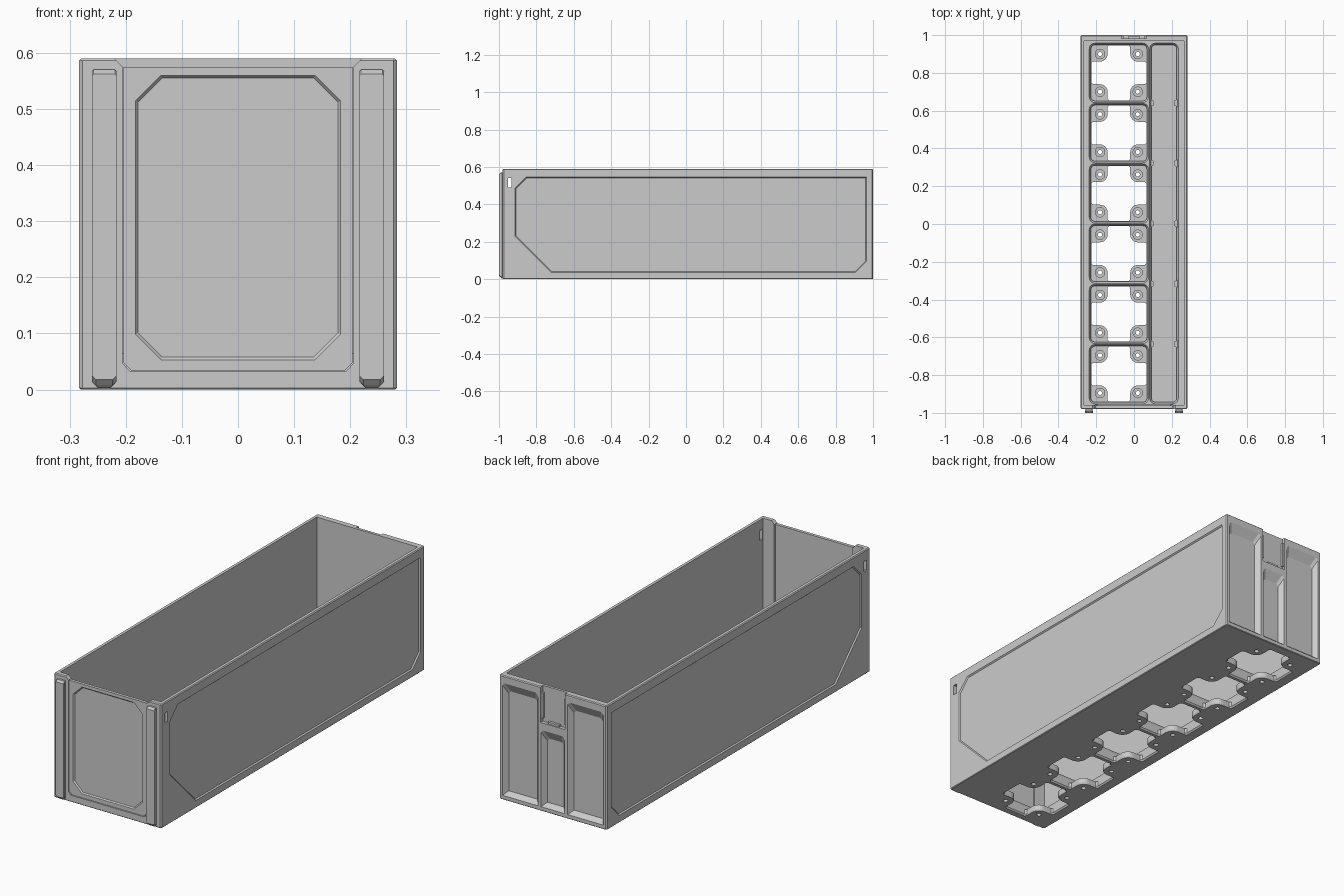
import bpy, bmesh
from math import cos, sin, pi

if "Cube" in bpy.data.objects:
    bpy.data.objects.remove(bpy.data.objects["Cube"])

HW, FRONT, BACK, TOP = 0.283, -0.98, 1.0, 0.59
CELLS = [0.0025 + (i - 2.5) * 0.319 for i in range(6)]
CX = -0.08


def loft(bm, rings):
    """Skin equal-length rings of 3D points into a closed solid."""
    vs = [[bm.verts.new(p) for p in r] for r in rings]
    n = len(vs[0])
    for a, b in zip(vs, vs[1:]):
        for i in range(n):
            bm.faces.new((a[i], a[(i + 1) % n], b[(i + 1) % n], b[i]))
    bm.faces.new(vs[0][::-1])
    bm.faces.new(vs[-1])


def make(name, solids):
    bm = bmesh.new()
    for rings in solids:
        loft(bm, rings)
    bmesh.ops.recalc_face_normals(bm, faces=bm.faces)
    me = bpy.data.meshes.new(name)
    bm.to_mesh(me)
    bm.free()
    ob = bpy.data.objects.new(name, me)
    bpy.context.collection.objects.link(ob)
    return ob


def carve(ob, groups):
    """Subtract each group of solids, then bake and remove the cutters."""
    cutters = []
    for g in groups:
        c = make("cutter", g)
        c.hide_render = True
        m = ob.modifiers.new("cut", 'BOOLEAN')
        m.operation, m.solver, m.object = 'DIFFERENCE', 'EXACT', c
        cutters.append(c)
    dg = bpy.context.evaluated_depsgraph_get()
    me = bpy.data.meshes.new_from_object(ob.evaluated_get(dg))
    ob.modifiers.clear()
    ob.data = me
    for c in cutters:
        bpy.data.objects.remove(c)


def clipped(u0, u1, v0, v1, c, inset=0.0):
    """Rectangle with chamfers c = (lower-left, lower-right, upper-right, upper-left)."""
    u0, u1, v0, v1 = u0 + inset, u1 - inset, v0 + inset, v1 - inset
    out = []
    corners = ((u0, v0, 0, 1, 1, 0), (u1, v0, -1, 0, 0, 1),
               (u1, v1, 0, -1, -1, 0), (u0, v1, 1, 0, 0, -1))
    for (u, v, a, b, p, q), k in zip(corners, c):
        if k <= 0:
            out.append((u, v))
        else:
            k = max(k - 0.586 * inset, 0.001)
            out += [(u + a * k, v + b * k), (u + p * k, v + q * k)]
    return out


def rounded(x0, x1, y0, y1, r, z, n=5):
    pts = []
    for k, (x, y) in enumerate(((x1 - r, y1 - r), (x0 + r, y1 - r),
                                (x0 + r, y0 + r), (x1 - r, y0 + r))):
        for i in range(n + 1):
            a = pi / 2 * (k + i / n)
            pts.append((x + r * cos(a), y + r * sin(a), z))
    return pts


def flat(pts, z):
    return [(x, y, z) for x, y in pts]


def box(x0, x1, y0, y1, z0, z1):
    p = clipped(x0, x1, y0, y1, (0, 0, 0, 0))
    return [flat(p, z0), flat(p, z1)]


def cyl(x, y, r, z0, z1, n=20):
    p = [(x + r * cos(2 * pi * i / n), y + r * sin(2 * pi * i / n)) for i in range(n)]
    return [flat(p, z0), flat(p, z1)]


def recess(shape, place, depth=0.006, bevel=0.005):
    """Shallow panel recess with sloped border; place maps (u, v, depth) to 3D."""
    return [[place(u, v, d) for u, v in clipped(*shape, inset=i)]
            for d, i in ((-0.03, 0), (0, 0), (depth, bevel))]


def tray_pocket(x0, x1, y0, y1):
    """Stepped, tapered socket sunk into the raised base grid."""
    return [rounded(x0 + i, x1 - i, y0 + i, y1 - i, 0.03 - i, z)
            for z, i in ((0.085, 0), (0.065, 0), (0.05, 0.009), (0.03, 0.009))]


def cross_hole(cx, cy):
    """Square opening with four rounded corner bosses left in place."""
    quad = [(0.146, 0.052), (0.138, 0.06)]
    quad += [(0.1 - 0.04 * sin(a), 0.1 - 0.04 * cos(a))
             for a in [pi / 2 * i / 6 for i in range(7)]]
    quad += [(0.06, 0.138), (0.052, 0.146)]
    pts = []
    for _ in range(4):
        pts += quad
        quad = [(-y, x) for x, y in quad]
    return [[(cx + s * x, cy + s * y, z) for x, y in pts]
            for z, s in ((-0.03, 1.04), (0, 1.04), (0.007, 1), (0.045, 1))]


def back_socket(x0, x1, z0, z1):
    """Rail socket in the back wall: sloped sides and a longer sloped top."""
    rings = []
    for y, i, t in ((1.05, 0, 0), (1.0, 0, 0), (0.978, 0.018, 0.042)):
        rings.append([(u, y, v) for u, v in
                      clipped(x0 + i, x1 - i, z0 + i, z1 - t, (0, 0, 0.012, 0.012))])
    return rings


# Box shell with chamfered corners and rim
edge = (0.006,) * 4
shell = make("box_shell", [[
    flat(clipped(-HW, HW, FRONT, BACK, edge, i), z)
    for z, i in ((0, 0.003), (0.003, 0), (TOP - 0.004, 0), (TOP, 0.004))]])

side = (-0.915, 0.965, 0.035, 0.545, (0.195, 0.06, 0, 0.06))
opening = [(-0.192, 0.032), (0.192, 0.032), (0.206, 0.047), (0.206, 0.575), (0.222, 0.591),
           (0.222, 0.62), (-0.222, 0.62), (-0.222, 0.591), (-0.206, 0.575), (-0.206, 0.047)]
bosses = [(CX + sx * 0.1, y + sy * 0.1) for y in CELLS for sx in (-1, 1) for sy in (-1, 1)]

carve(shell, [
    # main interior
    [box(-0.265, 0.265, -0.957, 0.97, 0.065, 0.7)],
    # base sockets and side channel
    [tray_pocket(CX - 0.157, CX + 0.157, y - 0.157, y + 0.157) for y in CELLS]
    + [tray_pocket(0.083, 0.235, -0.952, 0.957)],
    # through openings, magnet seats and screw holes
    [cross_hole(CX, y) for y in CELLS],
    [cyl(x, y, 0.025, 0.013, 0.04) for x, y in bosses],
    [cyl(x, y, 0.011, -0.02, 0.02, 12) for x, y in bosses],
    # side panel recesses
    [recess(side, lambda u, v, d, s=s: (s * (HW - d), u, v)) for s in (-1, 1)],
    # front panel opening and side slots
    [[[(x, y, z) for x, z in opening] for y in (-1.1, -0.956)]],
    [box(s * 0.275 - 0.04, s * 0.275 + 0.04, -0.953, -0.934, 0.49, 0.54) for s in (-1, 1)],
    # back rail sockets and latch notch
    [back_socket(-0.265, -0.078, 0.02, 0.555), back_socket(-0.062, 0.062, 0.02, 0.385),
     back_socket(0.078, 0.265, 0.02, 0.555)],
    [box(-0.065, 0.065, 0.983, 1.05, 0.42, 0.65)],
])

# Front panel with octagonal recess
panel = make("front_panel", [[
    [(u, y, v) for u, v in clipped(-0.204, 0.204, 0.034, 0.575, (0.014, 0.014, 0, 0))]
    for y in (-0.977, -0.962)]])
octagon = (-0.183, 0.183, 0.053, 0.56, (0.046,) * 4)
carve(panel, [[recess(octagon, lambda u, v, d: (u, -0.977 + d, v))]])

# Front slide rails
for s, label in ((-1, "left"), (1, "right")):
    rings = []
    for y, hw, z0, z1 in ((-0.975, 0.018, 0.003, 0.57), (-0.984, 0.018, 0.003, 0.57),
                          (-0.99, 0.022, 0.008, 0.57), (-1.0, 0.022, 0.018, 0.562)):
        rings.append([(s * 0.2385 + u, y, v) for u, v in
                      clipped(-hw, hw, z0, z1, (0.007, 0.007, 0.003, 0.003))])
    make("front_rail_" + label, [rings])

# Latch details inside the back notch
make("latch_lip", [box(-0.03, 0.03, 0.98, 0.995, 0.419, 0.43)])
make("latch_guides", [box(s * 0.061 - 0.005, s * 0.061 + 0.005, 0.98, 0.995, 0.44, 0.56)
                      for s in (-1, 1)])

# Small teeth along the side channel at each cell boundary
teeth = []
for a, b in zip(CELLS, CELLS[1:]):
    y = (a + b) / 2
    for x0, x1 in ((0.08, 0.103), (0.238, 0.212)):
        teeth.append([[(x0, y - 0.024, z), (x0, y + 0.024, z), (x1, y + 0.012, z),
                       (x1, y - 0.012, z)] for z in (0.028, 0.055)])
make("channel_teeth", teeth)
